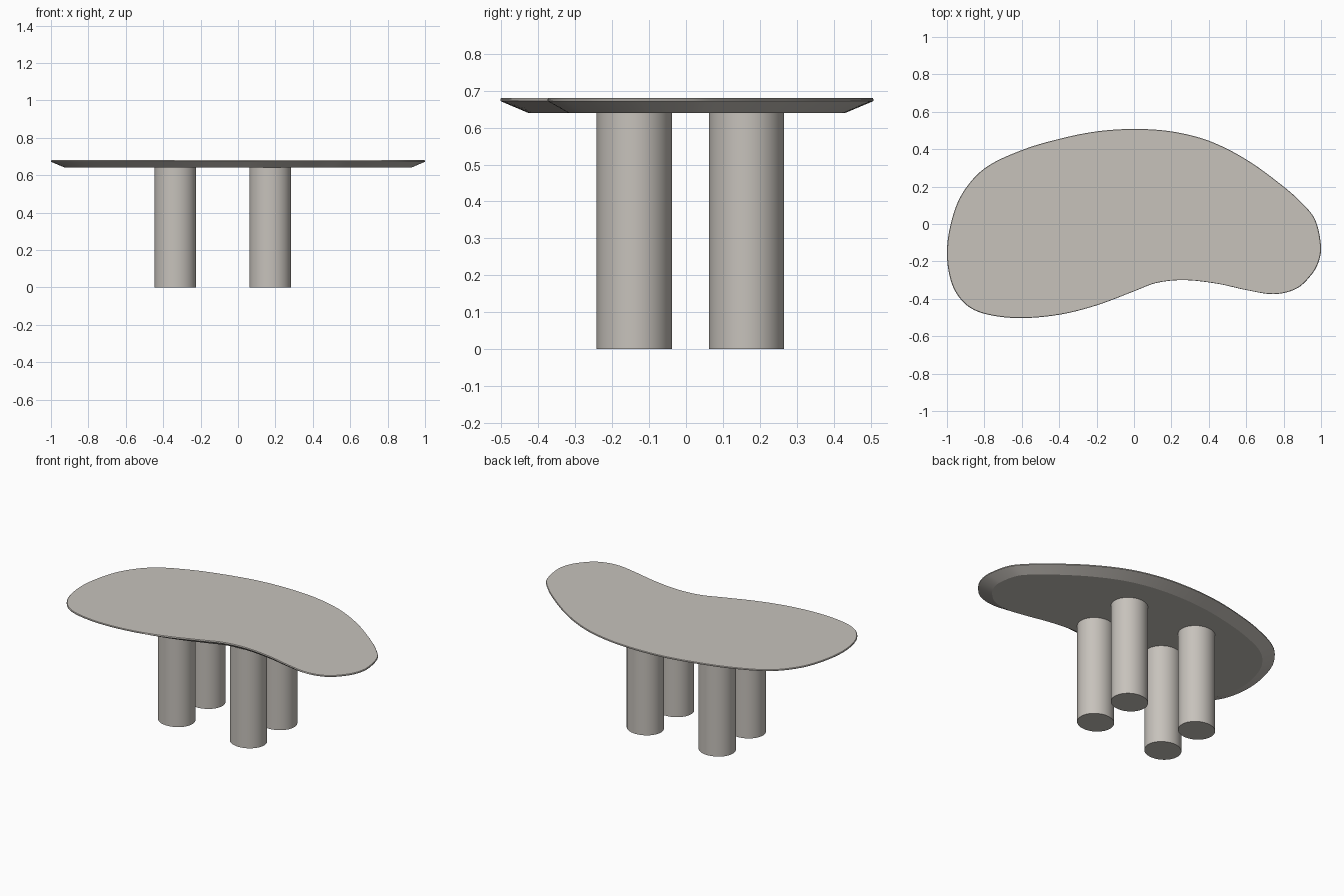
import bpy, bmesh, math
from mathutils import Vector

if "Cube" in bpy.data.objects:
    bpy.data.objects.remove(bpy.data.objects["Cube"])

mat = bpy.data.materials.new("warm grey stone")
mat.diffuse_color = (0.57, 0.54, 0.50, 1)
mat.use_nodes = True
mat.node_tree.nodes["Principled BSDF"].inputs["Base Color"].default_value = mat.diffuse_color


def finish(name, bm, angle):
    bmesh.ops.recalc_face_normals(bm, faces=bm.faces)
    me = bpy.data.meshes.new(name)
    bm.to_mesh(me)
    bm.free()
    ob = bpy.data.objects.new(name, me)
    bpy.context.collection.objects.link(ob)
    me.materials.append(mat)
    bpy.ops.object.select_all(action='DESELECT')
    ob.select_set(True)
    bpy.context.view_layer.objects.active = ob
    bpy.ops.object.shade_smooth_by_angle(angle=math.radians(angle))
    return ob


def closed_spline(pts, steps):
    """Centripetal-like smooth closed curve through the points."""
    out, n = [], len(pts)
    for i in range(n):
        a, b, c, d = (Vector(pts[(i + k) % n]) for k in (-1, 0, 1, 2))
        ta, tb, tc = ((q - p).length for p, q in ((a, b), (b, c), (c, d)))
        m1 = (c - a) / (ta + tb) * tb
        m2 = (d - b) / (tb + tc) * tb
        for s in range(steps):
            t = s / steps
            out.append(b * (2*t**3 - 3*t**2 + 1) + m1 * (t**3 - 2*t**2 + t)
                       + c * (3*t**2 - 2*t**3) + m2 * (t**3 - t**2))
    return out


# Kidney-shaped outline of the top
OUTLINE = [(1.0, -0.12), (0.97, 0.02), (0.91, 0.10), (0.8, 0.2), (0.6, 0.345),
           (0.4, 0.445), (0.2, 0.495), (0, 0.508), (-0.2, 0.495), (-0.4, 0.455),
           (-0.6, 0.395), (-0.8, 0.297), (-0.92, 0.16), (-0.98, 0), (-1.0, -0.17),
           (-0.97, -0.33), (-0.9, -0.43), (-0.8, -0.48), (-0.62, -0.503),
           (-0.4, -0.485), (-0.2, -0.435), (0, -0.36), (0.12, -0.315),
           (0.27, -0.30), (0.45, -0.32), (0.6, -0.353), (0.75, -0.375),
           (0.87, -0.345), (0.95, -0.27), (0.988, -0.2)]

# Table top: flat slab, thin lip, undercut sloping to a smaller underside
bm = bmesh.new()
curve = closed_spline(OUTLINE, 6)
layers = [(0.925, 0.85, 0.64), (1, 1, 0.672), (1, 1, 0.677), (0.997, 0.995, 0.68)]
rings = [[bm.verts.new((p.x * sx, p.y * sy, z)) for p in curve] for sx, sy, z in layers]
n = len(curve)
for lo, hi in zip(rings, rings[1:]):
    for i in range(n):
        j = (i + 1) % n
        bm.faces.new((lo[i], lo[j], hi[j], hi[i]))
bm.faces.new(rings[0])
bm.faces.new(rings[-1])
finish("table_top", bm, 15)

# Four slightly oval column legs
for side, x in (("left", -0.335), ("right", 0.172)):
    for depth, y in (("front", -0.14), ("back", 0.164)):
        bm = bmesh.new()
        bmesh.ops.create_cone(bm, cap_ends=True, segments=64,
                              radius1=1, radius2=1, depth=0.64)
        bmesh.ops.scale(bm, vec=(0.111, 0.102, 1), verts=bm.verts)
        bmesh.ops.translate(bm, vec=(x, y, 0.32), verts=bm.verts)
        finish(f"{depth}_{side}_leg", bm, 30)
